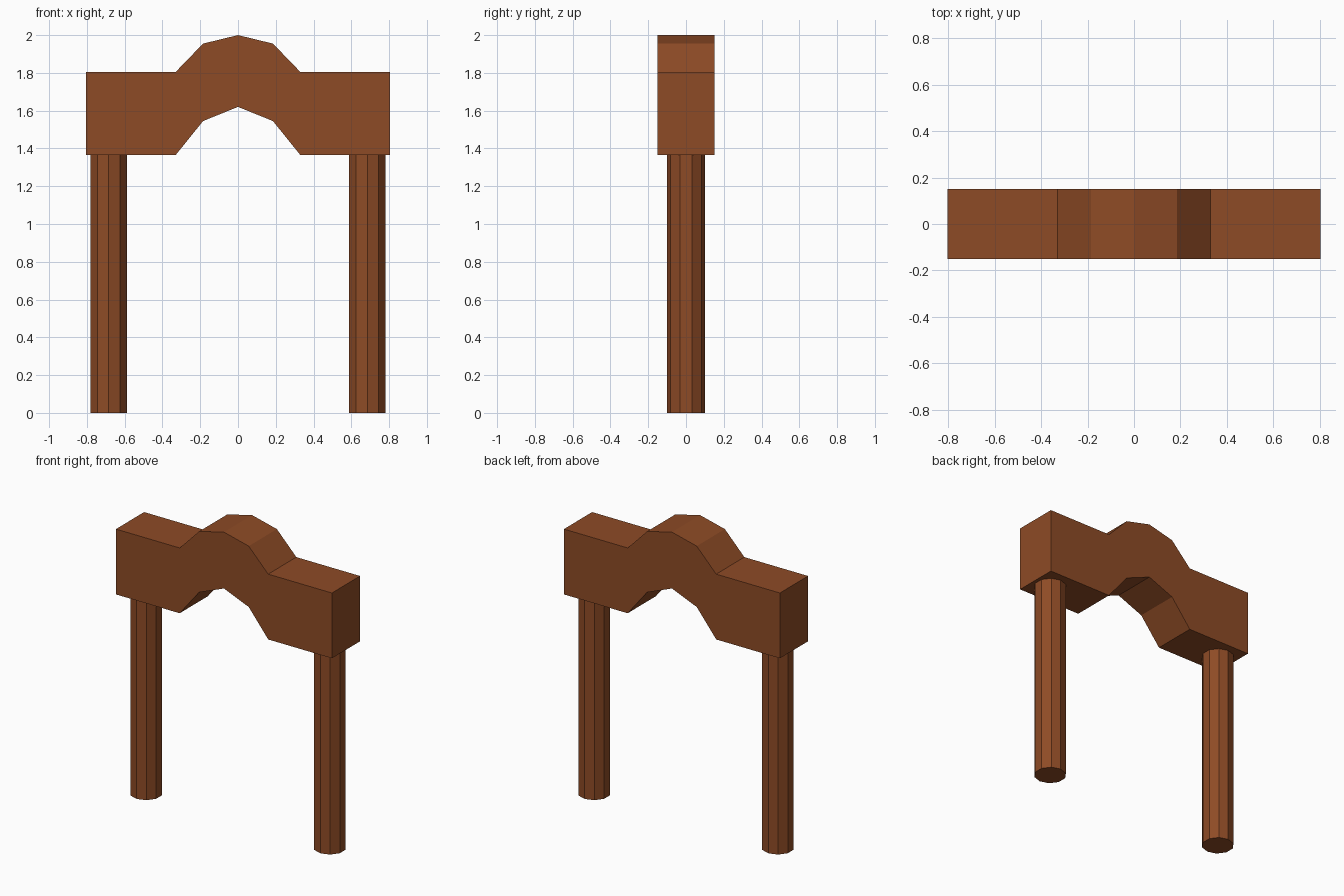
import bpy
import bmesh

cube = bpy.data.objects.get("Cube")
if cube:
    bpy.data.objects.remove(cube, do_unlink=True)

# Single brown wood colour
wood = bpy.data.materials.new("brown_wood")
wood.use_nodes = True
colour = (0.27, 0.07, 0.019, 1.0)
wood.diffuse_color = colour
wood.node_tree.nodes["Principled BSDF"].inputs["Base Color"].default_value = colour

BEAM_BOTTOM = 1.365
HALF_DEPTH = 0.15


def finish(name, bm):
    """Turn a bmesh into a flat-shaded wooden object."""
    bmesh.ops.recalc_face_normals(bm, faces=bm.faces)
    mesh = bpy.data.meshes.new(name)
    bm.to_mesh(mesh)
    bm.free()
    mesh.materials.append(wood)
    obj = bpy.data.objects.new(name, mesh)
    bpy.context.collection.objects.link(obj)
    return obj


def mirrored(half):
    """Complete a half outline, running from x = 0 outward, across x = 0."""
    return [(-x, z) for x, z in reversed(half[1:])] + half


# Arched lintel: mirrored profile extruded through its depth
upper = mirrored([(0, 2.0), (0.185, 1.955), (0.33, 1.805), (0.805, 1.805)])
lower = mirrored([(0, 1.62), (0.185, 1.545), (0.33, BEAM_BOTTOM), (0.805, BEAM_BOTTOM)])
bm = bmesh.new()
outline = upper + lower[::-1]
front = bm.faces.new([bm.verts.new((x, -HALF_DEPTH, z)) for x, z in outline])
extruded = bmesh.ops.extrude_face_region(bm, geom=[front], use_keep_orig=True)
moved = [v for v in extruded["geom"] if isinstance(v, bmesh.types.BMVert)]
bmesh.ops.translate(bm, verts=moved, vec=(0, 2 * HALF_DEPTH, 0))
finish("arched_lintel", bm)

# Ten-sided posts, one under each end of the lintel
for side, x in (("left", 0.685), ("right", -0.685)):
    bm = bmesh.new()
    bmesh.ops.create_cone(bm, cap_ends=True, segments=10, radius1=0.101,
                          radius2=0.101, depth=BEAM_BOTTOM)
    # Put a corner, not a flat side, toward the front and back
    for v in bm.verts:
        v.co.x, v.co.y = v.co.y, v.co.x
    if not any(abs(v.co.x) < 0.001 for v in bm.verts):
        for v in bm.verts:
            v.co.x, v.co.y = v.co.y, v.co.x
    bmesh.ops.translate(bm, verts=bm.verts, vec=(x, 0, BEAM_BOTTOM / 2))
    finish(side + "_post", bm)
